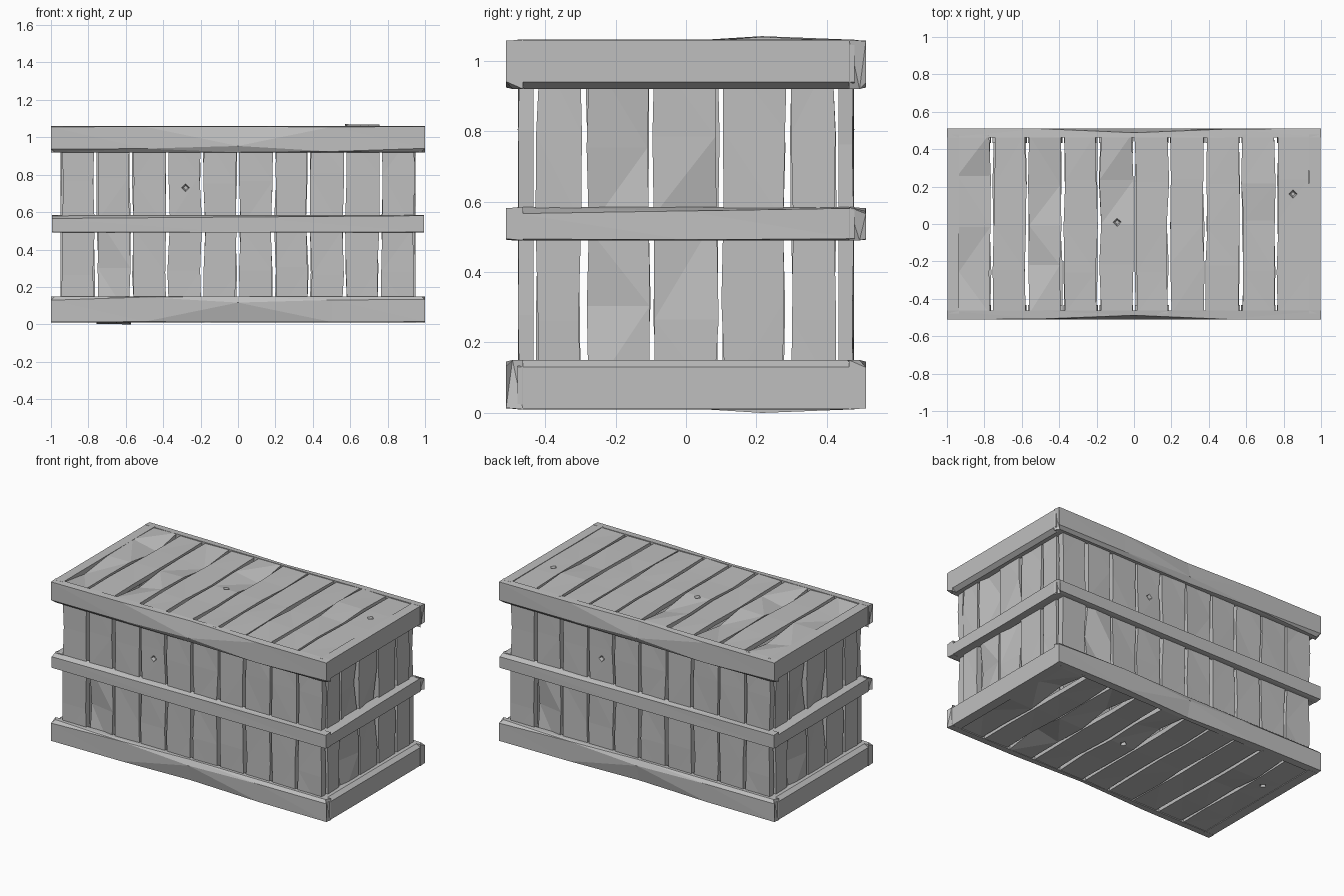
import bpy, bmesh, math, random
from mathutils import Matrix, Vector

cube = bpy.data.objects.get("Cube")
if cube:
    bpy.data.objects.remove(cube)

wood = bpy.data.materials.new("plain_grey")
wood.use_nodes = True
GREY = (0.52, 0.52, 0.52, 1)
wood.diffuse_color = GREY
wood.node_tree.nodes["Principled BSDF"].inputs["Base Color"].default_value = GREY


def frame(u, v, w, origin):
    """Local axes: u across, v up or along, w outward."""
    m = Matrix((u, v, w)).transposed().to_4x4()
    m.translation = Vector(origin)
    return m


def add_loft(name, sections, matrix):
    """Closed solid through a row of equal cross-sections, with flat triangles."""
    bm = bmesh.new()
    rings = [[bm.verts.new(p) for p in s] for s in sections]
    n = len(rings[0])
    for a, b in zip(rings, rings[1:]):
        for i in range(n):
            j = (i + 1) % n
            bm.faces.new((a[i], a[j], b[j], b[i]))
    bm.faces.new(rings[0])
    bm.faces.new(rings[-1])
    bmesh.ops.triangulate(bm, faces=bm.faces[:])
    bmesh.ops.recalc_face_normals(bm, faces=bm.faces[:])
    mesh = bpy.data.meshes.new(name)
    bm.to_mesh(mesh)
    bm.free()
    mesh.materials.append(wood)
    ob = bpy.data.objects.new(name, mesh)
    bpy.context.collection.objects.link(ob)
    ob.matrix_world = matrix
    return ob


def carve_knot(ob, u, v):
    """Cut a small diamond-shaped pit into a plank."""
    place = ob.matrix_world @ Matrix.Translation((u, v, 0))
    bm = bmesh.new()
    bmesh.ops.create_cone(bm, cap_ends=True, segments=4, radius1=0.012,
                          radius2=0.035, depth=0.05)
    mesh = bpy.data.meshes.new("knot_cutter")
    bm.to_mesh(mesh)
    bm.free()
    mesh.materials.append(wood)
    cutter = bpy.data.objects.new("knot_cutter", mesh)
    cutter.hide_render = True
    bpy.context.collection.objects.link(cutter)
    cutter.matrix_world = place
    mod = ob.modifiers.new("knot", 'BOOLEAN')
    mod.object = cutter
    mod.solver = 'EXACT'
    bpy.context.view_layer.objects.active = ob
    bpy.ops.object.modifier_apply(modifier=mod.name)
    bpy.data.objects.remove(cutter)


def add_panel(name, matrix, edges, v0, v1, thick, seed, dents=(), knots=(), bump=None):
    """Row of rough planks; a dent is (plank, station, side)."""
    rng = random.Random(seed)
    steps = 4
    for k, (left, right) in enumerate(zip(edges, edges[1:])):
        sections = []
        for s in range(steps + 1):
            inner = 0 < s < steps
            v = v0 + (v1 - v0) * s / steps
            if inner:
                v += rng.uniform(-0.03, 0.03)
            a = left + rng.uniform(0.002, 0.017)
            b = right - rng.uniform(0.002, 0.017)
            wa, wb = -rng.uniform(0, 0.007), -rng.uniform(0, 0.007)
            if (k, s, 0) in dents:
                wa -= 0.03
            if (k, s, 1) in dents:
                wb -= 0.03
            if (k, s) == bump:
                wa, wb = 0.01, 0.008
            sections.append([(a, v, -thick), (b, v, -thick), (b, v, wb), (a, v, wa)])
        ob = add_loft(f"{name}_plank_{k + 1}", sections, matrix)
        for u, v in knots:
            if left < u < right:
                carve_knot(ob, u, v)


def add_rail(name, matrix, length, height, depth, stations):
    """Chamfered beam; station = (position, low edge, high edge, low out, high out)."""
    sections = []
    for t, low, high, out_low, out_high in stations:
        u = t * length
        sections.append([(u, 0, -0.015), (u - 0.02 * t * (abs(t) == 1), 0, depth * 0.45),
                         (u, low * height, depth * out_low),
                         (u, high * height, depth * out_high), (u, height, -0.015)])
    add_loft(name, sections, matrix)


X, Y, Z = Vector((1, 0, 0)), Vector((0, 1, 0)), Vector((0, 0, 1))
HALF_X, HALF_Y, TOP = 0.95, 0.478, 1.06
KEEP = Matrix.Identity(4)
TURN = Matrix.Rotation(math.pi, 4, 'Z')
FLIP = Matrix.Translation((0, 0, 1.07)) @ Matrix.Rotation(math.pi, 4, 'Y')

long_edges = [-HALF_X + 0.19 * i for i in range(11)]
side_edges = [-0.43, -0.29, -0.1, 0.095, 0.29, 0.43]

# Long walls and end walls, each pair turned half way round
for turn, wall, end in ((KEEP, "front", "left"), (TURN, "back", "right")):
    add_panel(wall, turn @ frame(X, Z, -Y, (0, -HALF_Y, 0)), long_edges, 0.045, 1.025,
              0.045, 4, dents={(1, 1, 0)}, knots=[(-0.28, 0.73)])
    add_panel(end, turn @ frame(Y, Z, X, (HALF_X, 0, 0)), side_edges, 0.045, 1.025,
              0.04, 9, dents={(1, 3, 1), (2, 2, 1), (1, 1, 0)})

# Lid and floor
for flip, name in ((KEEP, "lid"), (FLIP, "floor")):
    add_panel(name, flip @ frame(X, Y, Z, (0, 0, TOP)), long_edges, -HALF_Y, HALF_Y,
              0.035, 21, dents={(0, 3, 1), (2, 3, 1), (4, 3, 1), (0, 1, 0), (2, 1, 0)},
              knots=[(0.85, 0.16), (-0.09, 0.01)], bump=(8, 3))

# Rails: the long ones are worn in the middle, the short ones are straight
worn = [(-1, 0.12, 0.97, 1, 1), (-0.5, 0.14, 0.98, 1, 0.9), (0, 0.24, 0.98, 1, 0.3),
        (0.5, 0.03, 0.97, 1, 0.95), (1, 0.15, 0.98, 1, 1)]
straight = [(-1, 0.14, 0.99, 1, 1), (1, 0.14, 0.99, 1, 1)]
slim = [(-1, 0.04, 0.8, 1, 1), (0, 0.02, 0.88, 1, 0.95), (1, 0.05, 0.96, 1, 1)]

for turn, wall, end in ((KEEP, "front", "left"), (TURN, "back", "right")):
    for level, flip in (("top", KEEP), ("bottom", FLIP)):
        place = flip @ turn
        add_rail(f"{wall}_{level}_rail", place @ frame(X, Z, -Y, (0, -HALF_Y, 0.92)),
                 1.0, 0.14, 0.033, worn)
        add_rail(f"{end}_{level}_rail", place @ frame(Y, Z, X, (HALF_X, 0, 0.92)),
                 HALF_Y, 0.14, 0.048, straight)
    add_rail(f"{wall}_middle_rail", turn @ frame(X, Z, -Y, (0, -HALF_Y, 0.49)),
             0.995, 0.095, 0.033, slim)
    add_rail(f"{end}_middle_rail", turn @ frame(Y, Z, X, (HALF_X, 0, 0.49)),
             HALF_Y, 0.095, 0.044, slim)
